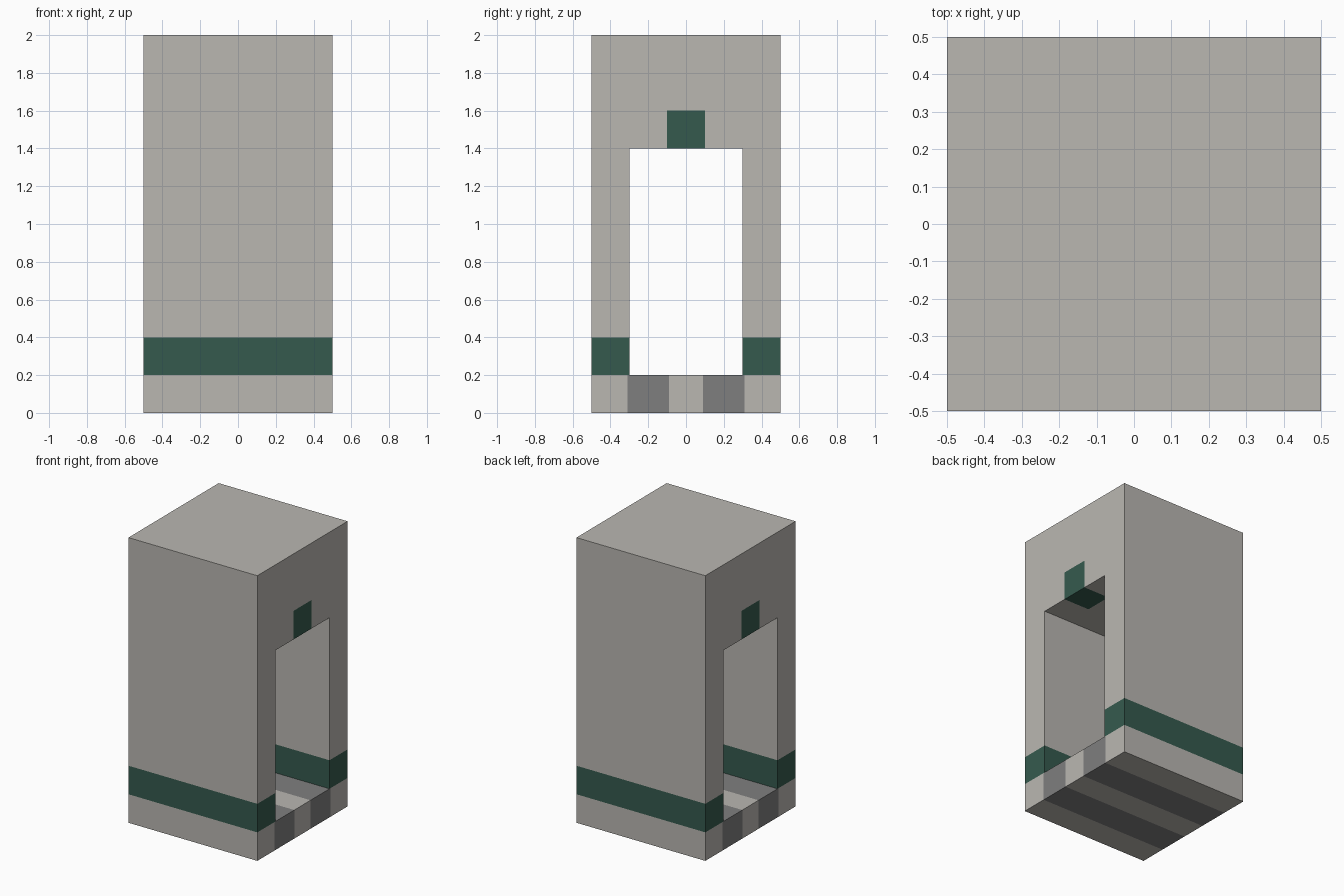
import bpy
import bmesh

cube = bpy.data.objects.get("Cube")
if cube:
    bpy.data.objects.remove(cube, do_unlink=True)


def material(name, rgb):
    m = bpy.data.materials.new(name)
    m.use_nodes = True
    colour = (*rgb, 1)
    m.diffuse_color = colour
    m.node_tree.nodes["Principled BSDF"].inputs["Base Color"].default_value = colour
    return m


STONE, GREEN, GREY = range(3)
palette = [
    material("pale stone", (0.49, 0.474, 0.442)),
    material("dark green", (0.036, 0.102, 0.076)),
    material("mid grey", (0.212, 0.212, 0.212)),
]

# Profile levels: doorway, keystone and floor stripes
half = [0.09, 0.1, 0.3, 0.31, 0.5]
ys = [-y for y in reversed(half)] + half
zs = [0, 0.2, 0.4, 1.4, 1.6, 2]

# Gateway end wall with the passage left open
bm = bmesh.new()
grid = [[bm.verts.new((-0.5, y, z)) for z in zs] for y in ys]
for i in range(len(ys) - 1):
    for j in range(len(zs) - 1):
        y, z = (ys[i] + ys[i + 1]) / 2, (zs[j] + zs[j + 1]) / 2
        if abs(y) < 0.3 and 0.2 < z < 1.4:
            continue
        bm.faces.new((grid[i][j], grid[i + 1][j], grid[i + 1][j + 1], grid[i][j + 1]))
bmesh.ops.delete(bm, geom=[v for v in bm.verts if not v.link_faces], context='VERTS')

# Run the profile through the block, then cut at the keystone depth
run = bmesh.ops.extrude_face_region(bm, geom=bm.faces[:])
moved = [g for g in run["geom"] if isinstance(g, bmesh.types.BMVert)]
bmesh.ops.translate(bm, verts=moved, vec=(1, 0, 0))
for x in (-0.3, 0.3):
    bmesh.ops.bisect_plane(bm, geom=bm.verts[:] + bm.edges[:] + bm.faces[:],
                           plane_co=(x, 0, 0), plane_no=(1, 0, 0))
bmesh.ops.recalc_face_normals(bm, faces=bm.faces[:])

# Colours: green band and keystones, grey floor stripes
for f in bm.faces:
    x, y, z = f.calc_center_median()
    band = 0.21 < z < 0.39
    keystone = abs(y) < 0.1 and 1.39 < z < 1.59 and abs(x) > 0.3
    stripe = 0.09 < abs(y) < 0.31 and z < 0.21
    f.material_index = GREEN if band or keystone else GREY if stripe else STONE

mesh = bpy.data.meshes.new("gateway_block")
bm.to_mesh(mesh)
bm.free()
for m in palette:
    mesh.materials.append(m)
bpy.context.collection.objects.link(bpy.data.objects.new("gateway_block", mesh))
